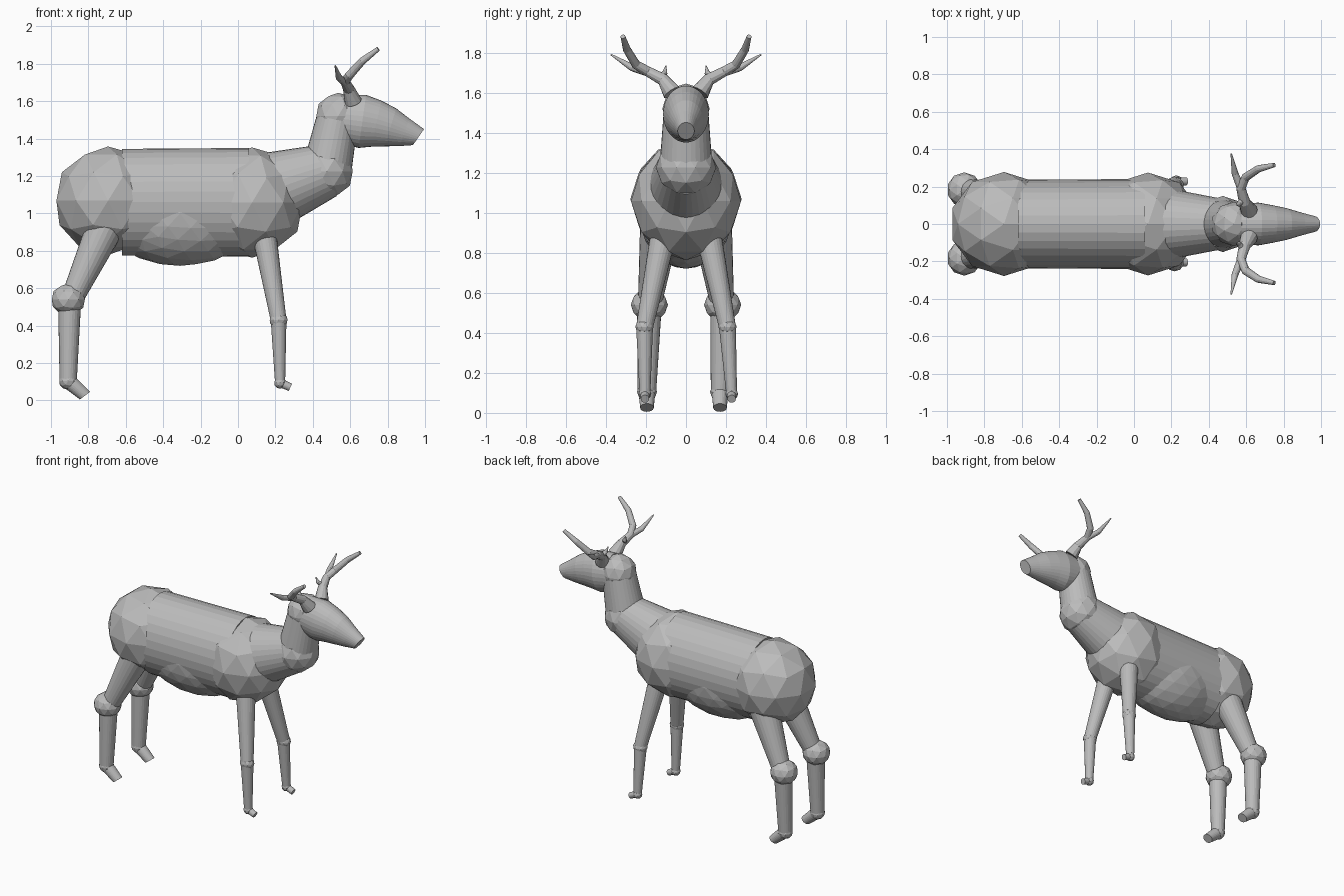
import bpy, bmesh, math
from mathutils import Vector

if "Cube" in bpy.data.objects:
    bpy.data.objects.remove(bpy.data.objects["Cube"])

grey = bpy.data.materials.new("plain grey")
grey.diffuse_color = (0.5, 0.5, 0.5, 1)
grey.use_nodes = True
grey.node_tree.nodes["Principled BSDF"].inputs["Base Color"].default_value = grey.diffuse_color


def finish(name, bm):
    bmesh.ops.recalc_face_normals(bm, faces=bm.faces[:])
    me = bpy.data.meshes.new(name)
    bm.to_mesh(me)
    bm.free()
    me.materials.append(grey)
    ob = bpy.data.objects.new(name, me)
    bpy.context.collection.objects.link(ob)
    return ob


def ball(name, pos, scale, sub=2):
    """Faceted ball."""
    bm = bmesh.new()
    bmesh.ops.create_icosphere(bm, subdivisions=sub, radius=1)
    for v in bm.verts:
        v.co = Vector(pos) + Vector(c * s for c, s in zip(v.co, scale))
    return finish(name, bm)


def tube(name, pts, sides=32, ref=(0, 1, 0), wide=1.0, end=None):
    """Loft round rings along (x, y, z, radius) points; wide scales along ref."""
    bm = bmesh.new()
    P = [Vector(p[:3]) for p in pts]
    rings = []
    for i, p in enumerate(P):
        t = (P[min(i + 1, len(P) - 1)] - P[max(i - 1, 0)]).normalized()
        if end and i == len(P) - 1:
            t = Vector(end).normalized()
        r = Vector(ref)
        u = (r - t * r.dot(t)).normalized()
        v = t.cross(u)
        ring = []
        for k in range(sides):
            a = 2 * math.pi * k / sides
            ring.append(bm.verts.new(
                p + (u * math.cos(a) * wide + v * math.sin(a)) * pts[i][3]))
        rings.append(ring)
    for a, b in zip(rings, rings[1:]):
        for k in range(sides):
            j = (k + 1) % sides
            bm.faces.new((a[k], a[j], b[j], b[k]))
    bm.faces.new(rings[0])
    bm.faces.new(rings[-1])
    return finish(name, bm)


# Torso
tube("torso", [(-0.62, 0, 1.06, 0.285), (0.06, 0, 1.06, 0.29)], wide=0.83)
ball("hips", (-0.695, 0, 1.068), (0.29, 0.278, 0.29))
ball("chest", (0.075, 0, 1.058), (0.285, 0.275, 0.295))
ball("belly", (-0.31, 0, 1.0), (0.42, 0.235, 0.28), 3)

# Neck
tube("lower_neck", [(0.17, 0, 1.12, 0.21), (0.48, 0, 1.23, 0.145)], wide=0.92)
ball("neck_joint", (0.475, 0, 1.225), (0.145, 0.15, 0.145))
tube("upper_neck", [(0.475, 0, 1.23, 0.132), (0.53, 0, 1.5, 0.112)])

# Head
ball("head_back", (0.535, 0, 1.52), (0.122, 0.118, 0.125))
tube("head", [(0.56, 0, 1.505, 0.132), (0.665, 0, 1.492, 0.143),
              (0.74, 0, 1.48, 0.126), (0.815, 0, 1.46, 0.106),
              (0.89, 0, 1.434, 0.078), (0.965, 0, 1.408, 0.052)],
     wide=0.8, end=(0.82, 0, -0.57))

for side, s in (("left", 1), ("right", -1)):
    # Front legs; feet sit slightly differently on each side
    fy = 0.228 if s > 0 else 0.205
    knee, ankle = (0.217, s * 0.207, 0.43), (0.225, s * fy, 0.095)
    tube(side + "_front_upper_leg", [(0.13, s * 0.10, 0.95, 0.068), (*knee, 0.042)], 24)
    ball(side + "_front_knee", knee, (0.05, 0.046, 0.042))
    tube(side + "_front_lower_leg", [(*knee, 0.042), (*ankle, 0.027)], 24)
    ball(side + "_front_ankle", ankle, (0.032,) * 3)
    tube(side + "_front_foot", [(*ankle, 0.023), (0.28, s * fy, 0.07, 0.021)], 24)

    # Back legs
    by = 0.17 if s > 0 else 0.195
    hock, heel = (-0.907, s * 0.183, 0.54), (-0.908, s * by, 0.105)
    tube(side + "_thigh", [(-0.71, s * 0.13, 0.93, 0.1), (-0.885, s * 0.18, 0.55, 0.06)], 24)
    ball(side + "_hock", hock, (0.093, 0.093, 0.085))
    tube(side + "_back_lower_leg", [(-0.9, s * 0.183, 0.54, 0.062), (*heel, 0.046)], 24)
    ball(side + "_back_ankle", heel, (0.05, 0.05, 0.048))
    tube(side + "_back_foot", [(*heel, 0.042), (-0.818, s * by, 0.026, 0.034)],
         24, end=(0.6, 0, -0.8))

    # Antlers: main beam, rear tine, small spike
    beam = [(0.615, 0.07, 1.60, 0.047), (0.592, 0.115, 1.665, 0.031),
            (0.572, 0.19, 1.705, 0.025), (0.597, 0.25, 1.74, 0.023),
            (0.665, 0.295, 1.815, 0.02), (0.75, 0.315, 1.88, 0.012)]
    tine = [(0.58, 0.17, 1.695, 0.022), (0.54, 0.27, 1.725, 0.018),
            (0.52, 0.375, 1.79, 0.004)]
    spike = [(0.585, 0.135, 1.67, 0.02), (0.56, 0.105, 1.70, 0.013),
             (0.548, 0.1, 1.735, 0.002)]
    for part, path in (("antler_beam", beam), ("antler_tine", tine), ("antler_spike", spike)):
        tube(side + "_" + part, [(x, s * y, z, r) for x, y, z, r in path],
             12, ref=(0.8, 0, -0.6))
